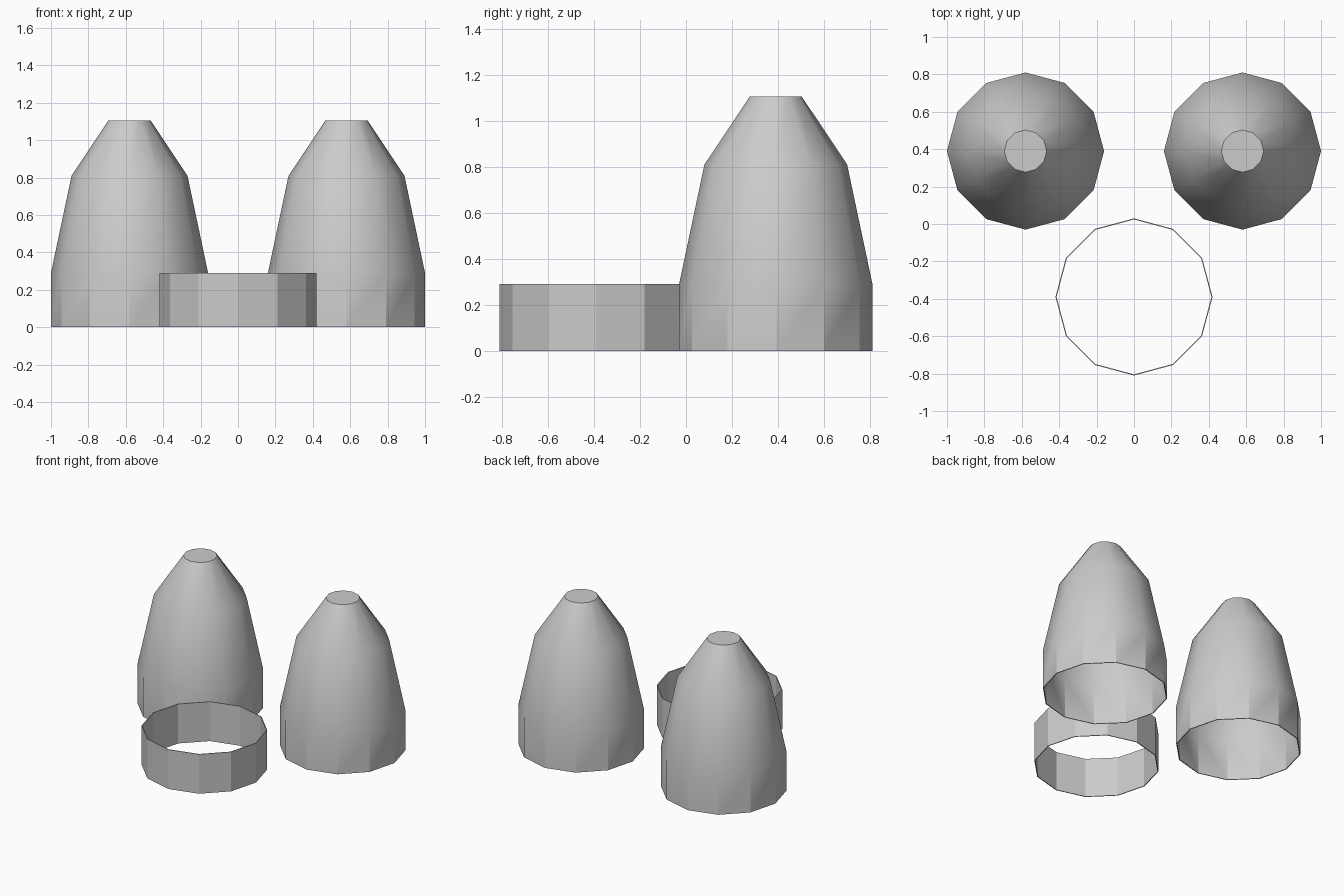
import bpy
import bmesh
from math import cos, sin, pi, radians

if "Cube" in bpy.data.objects:
    bpy.data.objects.remove(bpy.data.objects["Cube"])

SIDES = 12
WALL = 0.006
RADIUS = 0.42

grey = bpy.data.materials.new("plain grey")
grey.use_nodes = True
COLOUR = (0.6, 0.6, 0.6, 1)
grey.diffuse_color = COLOUR
grey.node_tree.nodes["Principled BSDF"].inputs["Base Color"].default_value = COLOUR


def thin_shell(name, location, outer, capped):
    """Revolve a (radius, height) profile into a thin-walled, open-bottomed shell."""
    bm = bmesh.new()
    drop = WALL if capped else 0
    inner = [(r - WALL, z) for r, z in outer]
    inner[-1] = (inner[-1][0], inner[-1][1] - drop)

    def loops(profile):
        return [[bm.verts.new((r * cos(2 * pi * i / SIDES), r * sin(2 * pi * i / SIDES), z))
                 for i in range(SIDES)] for r, z in profile]

    def bridge(a, b):
        for i in range(SIDES):
            j = (i + 1) % SIDES
            bm.faces.new((a[i], a[j], b[j], b[i]))

    out, ins = loops(outer), loops(inner)
    for rings in (out, ins):
        for a, b in zip(rings, rings[1:]):
            bridge(a, b)
    bridge(ins[0], out[0])
    if capped:
        bm.faces.new(out[-1])
        bm.faces.new(ins[-1])
    else:
        bridge(out[-1], ins[-1])
    bmesh.ops.recalc_face_normals(bm, faces=bm.faces)

    mesh = bpy.data.meshes.new(name)
    bm.to_mesh(mesh)
    bm.free()
    mesh.materials.append(grey)
    obj = bpy.data.objects.new(name, mesh)
    obj.location = location
    bpy.context.collection.objects.link(obj)

    # Upright facets stay crisp, the tapered walls blend
    bpy.ops.object.select_all(action="DESELECT")
    obj.select_set(True)
    bpy.context.view_layer.objects.active = obj
    bpy.ops.object.shade_smooth_by_angle(angle=radians(29.8))


# Two tapered nose cones at the back
cone = [(RADIUS, 0), (RADIUS, 0.29), (0.31, 0.81), (0.113, 1.105)]
for side, x in (("left", 0.58), ("right", -0.58)):
    thin_shell(side + "_cone", (x, 0.39, 0), cone, True)

# Open collar at the front
thin_shell("front_ring", (0, -0.39, 0), [(RADIUS, 0), (RADIUS, 0.29)], False)
